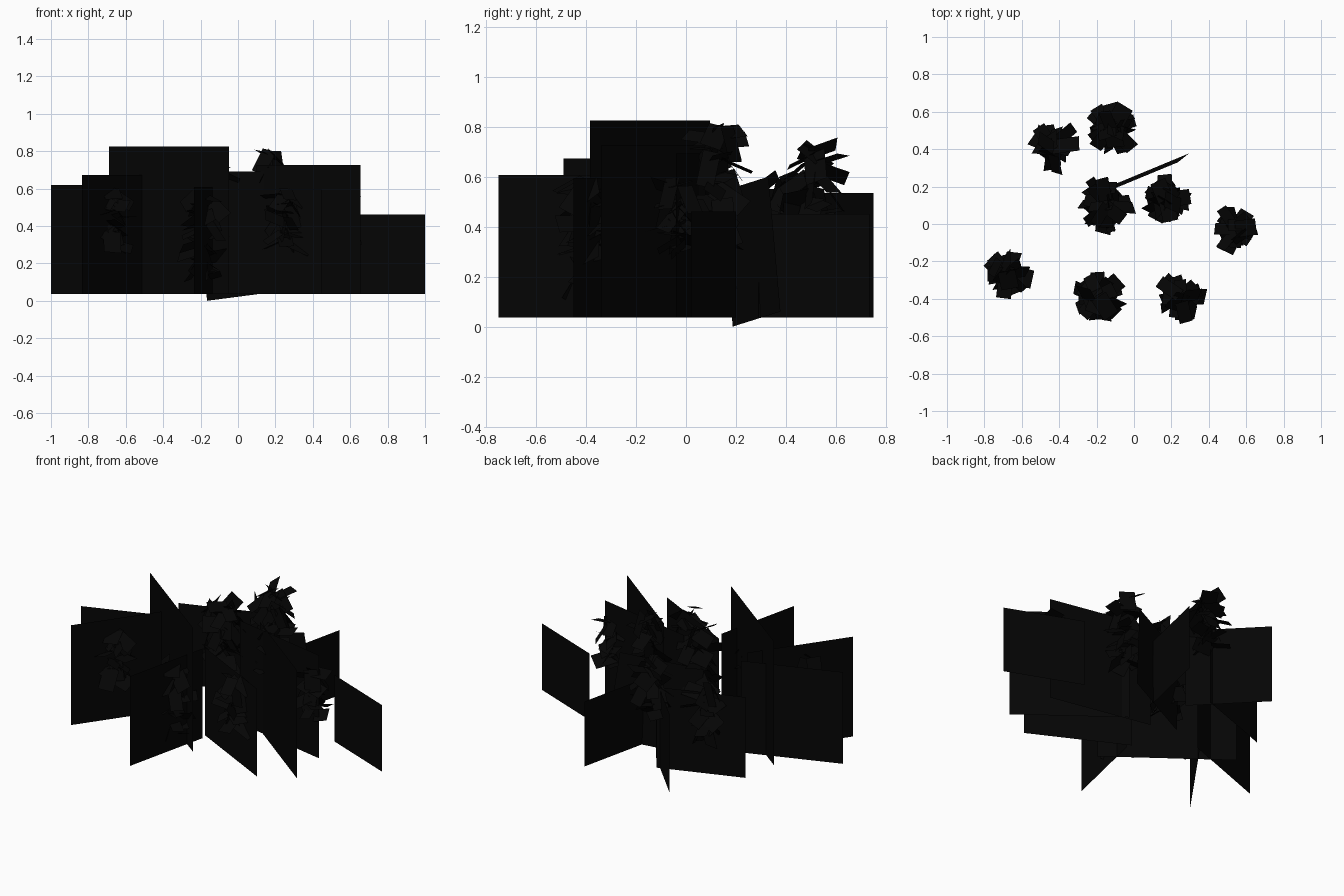
import bpy, math, random
from mathutils import Vector, Euler

random.seed(11)
dark = bpy.data.materials.new("dark_foliage")
dark.diffuse_color = (0.0015, 0.0015, 0.0015, 1)


def make(name, verts, faces):
    mesh = bpy.data.meshes.new(name)
    mesh.from_pydata(verts, [], faces)
    mesh.materials.append(dark)
    bpy.context.collection.objects.link(bpy.data.objects.new(name, mesh))


# upright foliage cards: start x, y, end x, y, top height
BASE = 0.036
cards = [
    (1.00, 0.02, 0.54, 0.20, 0.46),
    (-0.835, -0.49, -0.46, 0.04, 0.672),
    (-0.69, 0.097, -0.047, -0.385, 0.825),
    (0.655, -0.34, 0.10, 0.08, 0.725),
    (0.60, -0.04, -0.05, 0.09, 0.692),
    (0.20, 0.735, 0.10, 0.29, 0.45),
    (-0.41, 0.75, -0.06, 0.39, 0.535),
    (-1.00, -0.15, -0.43, 0.06, 0.62),
    (-0.235, -0.75, -0.11, -0.20, 0.607),
    (0.45, -0.45, -0.12, -0.16, 0.595),
    (-0.65, 0.33, -0.15, 0.51, 0.55),
]
for x0, y0, x1, y1, top in cards:
    make("foliage_card", [(x0, y0, BASE), (x1, y1, BASE), (x1, y1, top), (x0, y0, top)],
         [(0, 1, 2, 3)])

# one leaning card
make("leaning_card", [(-0.165, 0.187, 0), (0.295, 0.378, 0.06),
                      (0.235, 0.33, 0.60), (-0.225, 0.14, 0.54)], [(0, 1, 2, 3)])

# leaf clusters: centre x, y, radius x, radius y, low z, high z, leaf count
clusters = [
    (-0.44, 0.41, 0.13, 0.15, 0.25, 0.60, 24),
    (-0.12, 0.51, 0.15, 0.14, 0.36, 0.74, 28),
    (-0.15, 0.10, 0.14, 0.17, 0.12, 0.79, 42),
    (0.17, 0.13, 0.12, 0.11, 0.30, 0.81, 28),
    (0.54, -0.03, 0.11, 0.13, 0.28, 0.60, 22),
    (-0.68, -0.27, 0.14, 0.12, 0.26, 0.60, 24),
    (-0.19, -0.39, 0.14, 0.13, 0.10, 0.58, 32),
    (0.25, -0.39, 0.12, 0.13, 0.26, 0.60, 24),
]
for cx, cy, rx, ry, z0, z1, count in clusters:
    verts, faces = [], []
    for i in range(count):
        # leaves spiral up the cluster, tilted freely
        ang = i * 2.4
        rad = random.uniform(0.15, 0.65)
        z = z0 + 0.03 + (z1 - z0 - 0.06) * i / (count - 1)
        mid = Vector((cx + rx * rad * math.cos(ang), cy + ry * rad * math.sin(ang), z))
        rot = Euler((random.uniform(-1, 1), random.uniform(-0.4, 1.3), ang)).to_matrix()
        l, w = random.uniform(0.05, 0.075), random.uniform(0.035, 0.05)
        n = len(verts)
        for sx, sy in ((-1, -1), (1, -1), (1, 1), (-1, 1)):
            p = mid + rot @ Vector((sx * l, sy * w, 0))
            verts.append((p.x, p.y, min(p.z, 0.815)))
        faces.append((n, n + 1, n + 2, n + 3))
    make("leaf_cluster", verts, faces)
